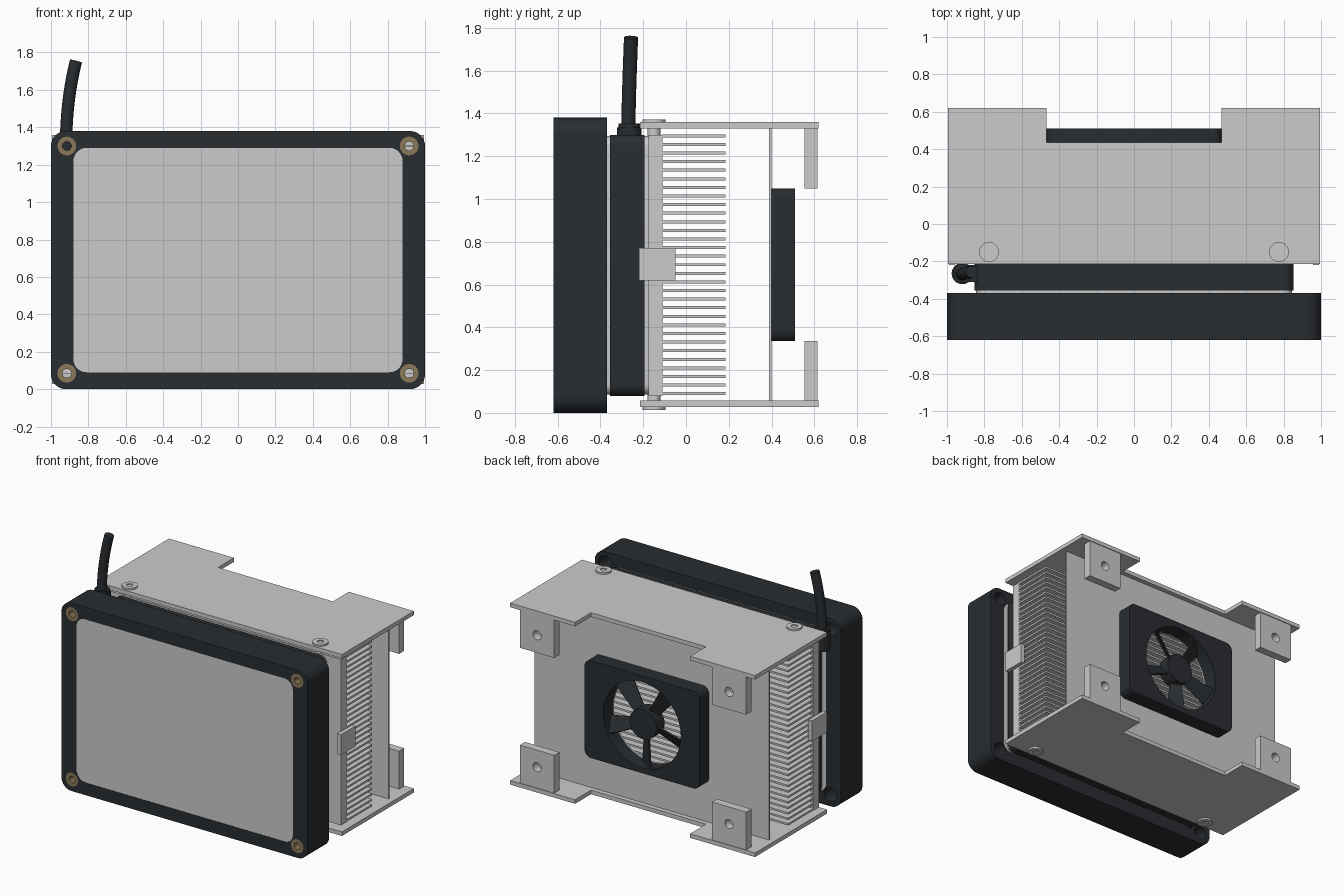
import bpy, bmesh
from math import sin, cos, pi, radians
from mathutils import Matrix, Vector

if "Cube" in bpy.data.objects:
    bpy.data.objects.remove(bpy.data.objects["Cube"])

def material(name, rgb):
    m = bpy.data.materials.new(name)
    m.diffuse_color = (*rgb, 1)
    m.use_nodes = True
    m.node_tree.nodes["Principled BSDF"].inputs["Base Color"].default_value = m.diffuse_color
    return m

BLACK = material("black_plastic", (0.022, 0.026, 0.03))
BRASS = material("brass", (0.25, 0.19, 0.10))
MID = 0.69

def finish(name, bm, mat=None):
    bmesh.ops.remove_doubles(bm, verts=bm.verts, dist=1e-5)
    bmesh.ops.recalc_face_normals(bm, faces=bm.faces)
    me = bpy.data.meshes.new(name)
    bm.to_mesh(me)
    bm.free()
    ob = bpy.data.objects.new(name, me)
    bpy.context.collection.objects.link(ob)
    if mat:
        me.materials.append(mat)
    return ob

def circle(u, v, r, n=32):
    return [(u + r * cos(2 * pi * i / n), v + r * sin(2 * pi * i / n)) for i in range(n)]

def rounded(u0, u1, v0, v1, r, n=8):
    pts = []
    for k, (u, v) in enumerate([(u1 - r, v1 - r), (u0 + r, v1 - r), (u0 + r, v0 + r), (u1 - r, v0 + r)]):
        for i in range(n + 1):
            a = (k + i / n) * pi / 2
            pts.append((u + r * cos(a), v + r * sin(a)))
    return pts

def prism(name, loops, axis, lo, hi, mat=None):
    """Extrude an outline with holes along y (outline in xz) or z (outline in xy)."""
    cu = bpy.data.curves.new(name, 'CURVE')
    cu.dimensions = '2D'
    cu.fill_mode = 'BOTH'
    cu.extrude = (hi - lo) / 2
    for pts in loops:
        sp = cu.splines.new('POLY')
        sp.points.add(len(pts) - 1)
        for p, (u, v) in zip(sp.points, pts):
            p.co = (u, v, 0, 1)
        sp.use_cyclic_u = True
    tmp = bpy.data.objects.new(name + "_outline", cu)
    bpy.context.collection.objects.link(tmp)
    bm = bmesh.new()
    me = bpy.data.meshes.new_from_object(tmp)
    bm.from_mesh(me)
    bpy.data.objects.remove(tmp)
    bpy.data.curves.remove(cu)
    bpy.data.meshes.remove(me)
    mid = (lo + hi) / 2
    if axis == 'y':
        bm.transform(Matrix.Translation((0, mid, 0)) @ Matrix.Rotation(pi / 2, 4, 'X'))
    else:
        bm.transform(Matrix.Translation((0, 0, mid)))
    return finish(name, bm, mat)

def add_box(bm, x0, x1, y0, y1, z0, z1):
    m = Matrix.Translation(((x0 + x1) / 2, (y0 + y1) / 2, (z0 + z1) / 2))
    bmesh.ops.create_cube(bm, size=1, matrix=m @ Matrix.Diagonal((x1 - x0, y1 - y0, z1 - z0, 1)))

def box(name, *d, mat=None):
    bm = bmesh.new()
    add_box(bm, *d)
    return finish(name, bm, mat)

# Front frame, lens panel and corner bushings
corners = [(x, z) for x in (-0.915, 0.915) for z in (0.085, 1.3)]
prism("front_frame", [rounded(-1, 1, 0, 1.38, 0.08), rounded(-0.88, 0.88, 0.09, 1.29, 0.07)]
      + [circle(x, z, 0.05) for x, z in corners], 'y', -0.62, -0.37, BLACK)
prism("front_panel", [rounded(-0.88, 0.88, 0.09, 1.29, 0.07)], 'y', -0.617, -0.372)
for x, z in corners:
    prism("corner_bushing", [circle(x, z, 0.05), circle(x, z, 0.024)], 'y', -0.62, -0.5, BRASS)

# Lamp body sandwiched between thin plates
prism("front_gasket", [rounded(-0.845, 0.845, 0.085, 1.295, 0.05)], 'y', -0.372, -0.355)
prism("lamp_body", [rounded(-0.853, 0.853, 0.08, 1.3, 0.05)], 'y', -0.355, -0.195, BLACK)
prism("rear_gasket", [rounded(-0.845, 0.845, 0.085, 1.295, 0.05)], 'y', -0.195, -0.175)

# Heat sink
box("heat_sink_base", -0.96, 0.96, -0.175, -0.11, 0.08, 1.3)
bm = bmesh.new()
for i in range(31):
    z = 0.09 + i * (1.295 - 0.09) / 30
    add_box(bm, -0.96, 0.96, -0.112, 0.185, z - 0.007, z + 0.007)
finish("heat_sink_fins", bm)
for s in (-1, 1):
    box("side_clip", *sorted((s * 0.958, s * 0.99)), -0.22, -0.05, 0.62, 0.77)

# Top and bottom bracket plates with notch, screws and mounting tabs
outline = [(-0.995, -0.215), (0.995, -0.215), (0.995, 0.62), (0.467, 0.62),
           (0.467, 0.435), (-0.467, 0.435), (-0.467, 0.62), (-0.995, 0.62)]
for label, z0, zs, hz, t0, t1 in (("top", 1.33, (1.29, 1.365, 1.372), 1.18, 1.05, 1.335),
                                  ("bottom", 0.027, (0.1, 0.022, 0.014), 0.21, 0.335, 0.055)):
    prism(label + "_bracket", [outline], 'z', z0, z0 + 0.03)
    for s in (-1, 1):
        x = s * 0.775
        prism(label + "_screw_shank", [circle(x, -0.15, 0.03)], 'z', min(zs[:2]), max(zs[:2]))
        outer = sorted((z0 + 0.015, zs[2]))
        prism(label + "_screw_head", [circle(x, -0.15, 0.053), circle(x, -0.15, 0.024, 6)], 'z', *outer)
        lo, hi = sorted((t0, t1))
        tab = [(s * 0.64, lo), (s * 0.92, lo), (s * 0.92, hi), (s * 0.64, hi)]
        prism(label + "_mount_tab", [tab, circle(s * 0.78, hz, 0.034, 24)], 'y', 0.555, 0.615)

# Rear plate and fan
prism("rear_plate", [[(-0.953, 0.05), (0.953, 0.05), (0.953, 1.335), (-0.953, 1.335)],
                     circle(0, MID, 0.315, 48)], 'y', 0.388, 0.4)
prism("fan_housing", [rounded(-0.467, 0.467, 0.335, 1.05, 0.05), circle(0, MID, 0.315, 48)],
      'y', 0.4, 0.51, BLACK)
prism("fan_hub", [circle(0, MID, 0.11)], 'y', 0.405, 0.5, BLACK)
bm = bmesh.new()
for i in range(5):
    part = bmesh.new()
    add_box(part, 0.08, 0.318, -0.006, 0.006, -0.06, 0.06)
    for v in part.verts:
        v.co.z *= 0.6 + 0.5 * (v.co.x - 0.08) / 0.238
    turn = Matrix.Rotation(pi / 2 + i * 2 * pi / 5, 4, 'Y') @ Matrix.Rotation(radians(32), 4, 'X')
    part.transform(Matrix.Translation((0, 0.453, MID)) @ turn)
    me = bpy.data.meshes.new("blade")
    part.to_mesh(me)
    part.free()
    bm.from_mesh(me)
    bpy.data.meshes.remove(me)
finish("fan_blades", bm, BLACK)

# Cable gland and bent cable
box("gland_block", -0.93, -0.84, -0.31, -0.22, 1.21, 1.29, mat=BLACK)
prism("gland_nut", [circle(-0.918, -0.265, 0.057)], 'z', 1.2, 1.335, BLACK)
prism("gland_collar", [circle(-0.918, -0.265, 0.05)], 'z', 1.33, 1.352, BLACK)
path = [Vector(p) for p in ((-0.92, -0.27, 1.3), (-0.918, -0.268, 1.48),
                            (-0.9, -0.262, 1.62), (-0.866, -0.257, 1.755))]
bm = bmesh.new()
rings, N = [], 16
for k in range(N + 1):
    t = k / N
    b = ((1 - t) ** 3, 3 * t * (1 - t) ** 2, 3 * t * t * (1 - t), t ** 3)
    d = ((1 - t) ** 2, 2 * t * (1 - t), t * t)
    p = sum((q * w for q, w in zip(path, b)), Vector())
    tangent = sum(((path[i + 1] - path[i]) * d[i] for i in range(3)), Vector())
    rot = Vector((0, 0, 1)).rotation_difference(tangent)
    rings.append([bm.verts.new(p + rot @ Vector((x, y, 0))) for x, y in circle(0, 0, 0.033, 20)])
for a, b in zip(rings, rings[1:]):
    for i in range(20):
        j = (i + 1) % 20
        bm.faces.new((a[i], a[j], b[j], b[i]))
bm.faces.new(rings[0])
bm.faces.new(rings[-1])
finish("cable", bm, BLACK)

# Smooth curved walls, keep edges sharp
bpy.ops.object.select_all(action='SELECT')
bpy.context.view_layer.objects.active = bpy.data.objects["front_frame"]
bpy.ops.object.shade_smooth_by_angle(angle=radians(30))
